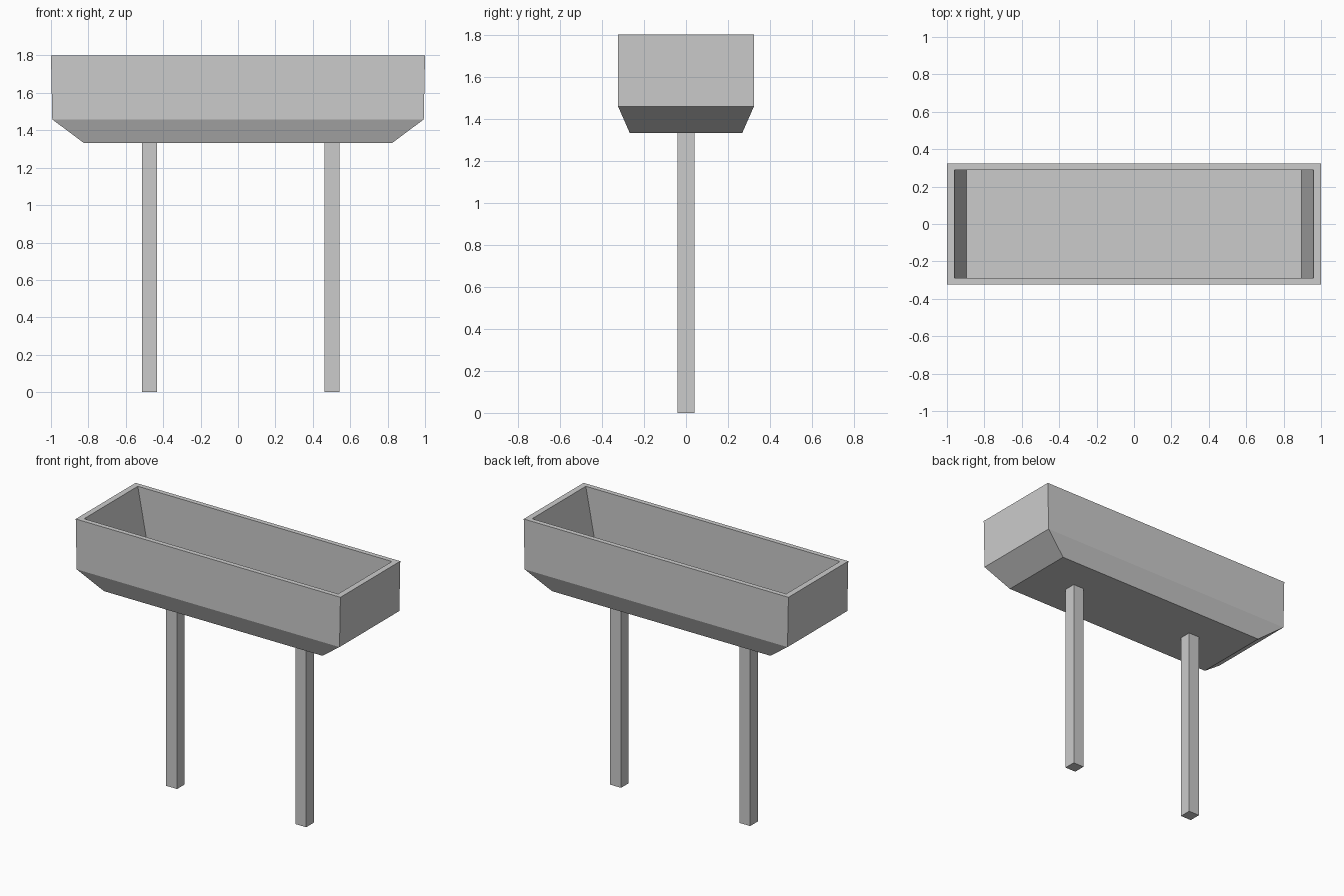
import bpy
import bmesh

# Remove the default cube
cube = bpy.data.objects.get("Cube")
if cube:
    bpy.data.objects.remove(cube, do_unlink=True)

# Single plain grey
grey = bpy.data.materials.new("plain_grey")
grey.use_nodes = True
colour = (0.6, 0.6, 0.6, 1)
grey.diffuse_color = colour
grey.node_tree.nodes["Principled BSDF"].inputs["Base Color"].default_value = colour


def make_object(name, bm):
    bmesh.ops.recalc_face_normals(bm, faces=bm.faces)
    mesh = bpy.data.meshes.new(name)
    bm.to_mesh(mesh)
    bm.free()
    mesh.materials.append(grey)
    obj = bpy.data.objects.new(name, mesh)
    bpy.context.collection.objects.link(obj)
    return obj


def stacked_rectangles(name, levels):
    """Skin rectangles given as (half x, half y, z, centre x), capping both ends."""
    bm = bmesh.new()
    rings = [[bm.verts.new((cx + sx * hx, sy * hy, z))
              for sx, sy in ((-1, -1), (1, -1), (1, 1), (-1, 1))]
             for hx, hy, z, cx in levels]
    for low, high in zip(rings, rings[1:]):
        for i in range(4):
            j = (i + 1) % 4
            bm.faces.new((low[i], low[j], high[j], high[i]))
    bm.faces.new(rings[0])
    bm.faces.new(rings[-1])
    return make_object(name, bm)


# Trough: tapered underside, outer walls, flat rim, hollow down to the floor
stacked_rectangles("trough", [
    (0.825, 0.268, 1.333, 0),
    (0.993, 0.323, 1.458, 0),
    (1.0, 0.323, 1.8, 0),
    (0.96, 0.29, 1.8, 0),
    (0.895, 0.29, 1.46, 0),
])

# Two square posts under the trough
for side, x in (("right", -0.473), ("left", 0.503)):
    stacked_rectangles(side + "_leg", [(0.041, 0.041, 0, x), (0.041, 0.041, 1.333, x)])
